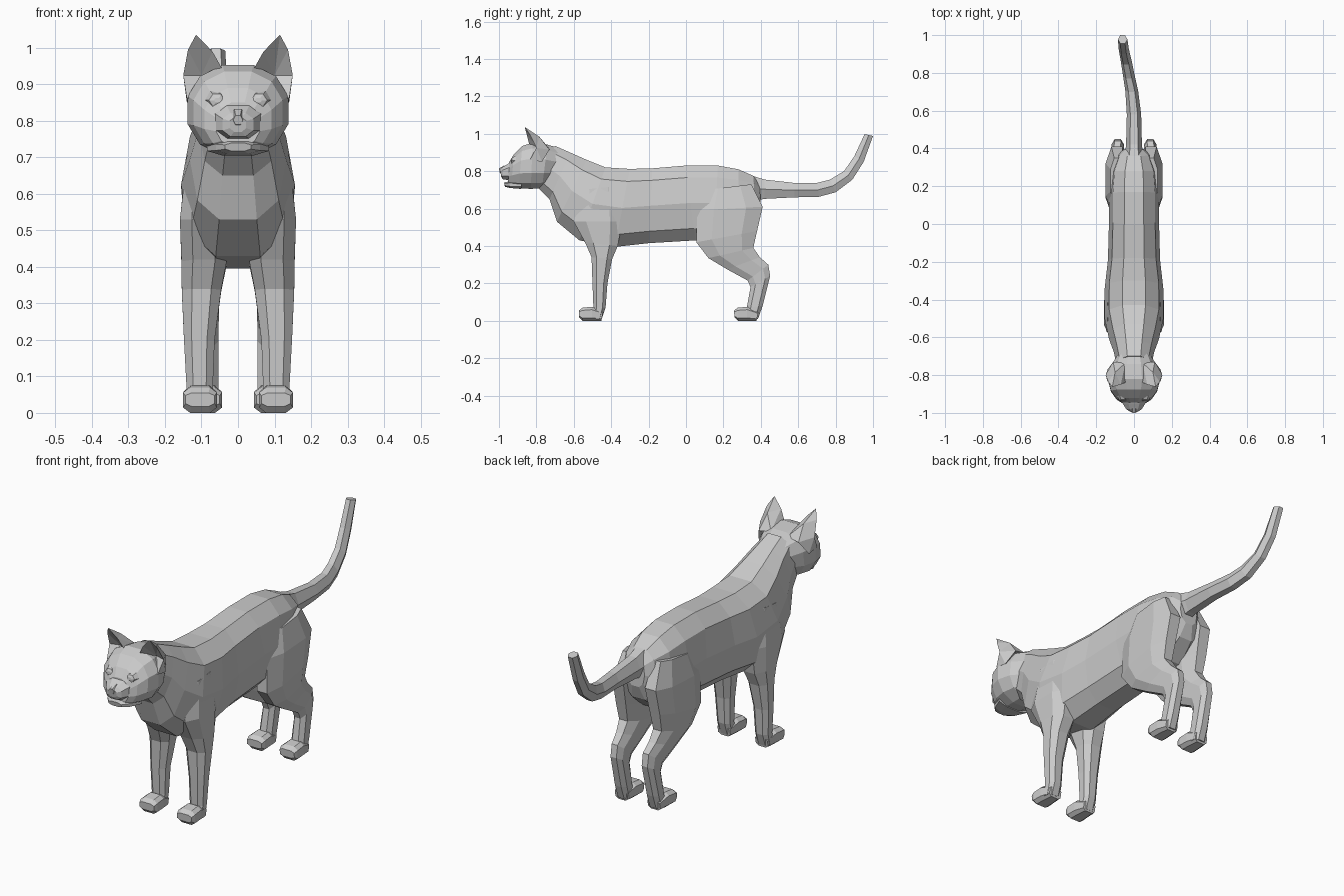
import bpy, bmesh
from math import sin, cos, pi, copysign


def finish(name, bm, mirror=False):
    bmesh.ops.recalc_face_normals(bm, faces=bm.faces)
    me = bpy.data.meshes.new(name)
    bm.to_mesh(me)
    bm.free()
    ob = bpy.data.objects.new(name, me)
    bpy.context.collection.objects.link(ob)
    if mirror:
        mod = ob.modifiers.new("Mirror", 'MIRROR')
        mod.use_mirror_merge = False
    return ob


def loft(name, rings, n=8, power=0.8, mirror=False):
    """Each ring: (y1, z1, y2, z2, centre x, half width), a rounded section between two profile points."""
    bm = bmesh.new()
    angles = [2 * pi * (k + 0.5) / n for k in range(n)]
    shape = lambda v: copysign(abs(v) ** power, v) if abs(v) > 1e-6 else 0.0
    ts = [shape(cos(a)) for a in angles]
    ss = [shape(sin(a)) for a in angles]
    tm, sm = max(ts), max(ss)
    loops = []
    for y1, z1, y2, z2, xc, hw in rings:
        loop = []
        for t, s in zip(ts, ss):
            f = 0.5 + 0.5 * t / tm
            loop.append(bm.verts.new((xc + hw * s / sm, y2 + (y1 - y2) * f, z2 + (z1 - z2) * f)))
        loops.append(loop)
    for a, b in zip(loops, loops[1:]):
        for k in range(n):
            j = (k + 1) % n
            bm.faces.new((a[k], a[j], b[j], b[k]))
    bm.faces.new(loops[0])
    bm.faces.new(loops[-1])
    return finish(name, bm, mirror)


# Torso and neck: back line, belly line, width
loft("body", [
    (-0.70, 0.935, -0.80, 0.72, 0, 0.090),
    (-0.62, 0.90, -0.73, 0.65, 0, 0.108),
    (-0.53, 0.86, -0.69, 0.53, 0, 0.132),
    (-0.43, 0.82, -0.57, 0.43, 0, 0.156),
    (-0.30, 0.812, -0.38, 0.395, 0, 0.155),
    (-0.18, 0.815, -0.20, 0.415, 0, 0.138),
    (0.00, 0.83, 0.05, 0.43, 0, 0.132),
    (0.17, 0.83, 0.15, 0.43, 0, 0.132),
    (0.28, 0.81, 0.28, 0.45, 0, 0.122),
    (0.36, 0.775, 0.375, 0.53, 0, 0.09),
    (0.395, 0.73, 0.40, 0.60, 0, 0.05)], n=10)

# Tail: curves up and slightly sideways
loft("tail", [
    (0.34, 0.78, 0.36, 0.64, 0, 0.050),
    (0.42, 0.755, 0.42, 0.652, 0, 0.042),
    (0.58, 0.737, 0.58, 0.66, 0, 0.038),
    (0.70, 0.737, 0.71, 0.663, -0.012, 0.034),
    (0.77, 0.755, 0.80, 0.687, -0.027, 0.031),
    (0.845, 0.80, 0.89, 0.755, -0.042, 0.029),
    (0.90, 0.88, 0.95, 0.85, -0.054, 0.027),
    (0.955, 0.998, 1.0, 0.988, -0.06, 0.025)], n=6, power=1)

# Front legs with shoulders
loft("front_leg", [
    (-0.56, 0.70, -0.37, 0.72, 0.095, 0.045),
    (-0.60, 0.53, -0.34, 0.53, 0.095, 0.064),
    (-0.54, 0.42, -0.365, 0.40, 0.093, 0.062),
    (-0.505, 0.34, -0.395, 0.33, 0.100, 0.054),
    (-0.50, 0.20, -0.42, 0.20, 0.106, 0.042),
    (-0.495, 0.07, -0.43, 0.07, 0.105, 0.036),
    (-0.50, 0.01, -0.45, 0.01, 0.105, 0.036)], mirror=True)

# Hind legs with thighs and hocks
loft("hind_leg", [
    (0.11, 0.70, 0.35, 0.73, 0.085, 0.040),
    (0.06, 0.59, 0.41, 0.61, 0.090, 0.060),
    (0.055, 0.42, 0.38, 0.48, 0.094, 0.056),
    (0.12, 0.335, 0.36, 0.39, 0.094, 0.047),
    (0.22, 0.275, 0.395, 0.34, 0.090, 0.038),
    (0.33, 0.215, 0.44, 0.30, 0.086, 0.033),
    (0.345, 0.18, 0.45, 0.24, 0.086, 0.032),
    (0.325, 0.07, 0.41, 0.08, 0.088, 0.034),
    (0.32, 0.01, 0.385, 0.01, 0.088, 0.034)], mirror=True)

# Paws, same shape front and back
for name, toe, x in (("front_paw", -0.573, 0.104), ("hind_paw", 0.257, 0.090)):
    loft(name, [
        (toe + 0.13, 0.05, toe + 0.12, 0, x, 0.034),
        (toe + 0.07, 0.075, toe + 0.07, 0, x, 0.044),
        (toe + 0.02, 0.07, toe + 0.02, 0, x, 0.046),
        (toe, 0.055, toe + 0.002, 0.018, x, 0.040)], power=0.6, mirror=True)

# Skull, narrowing to the face
loft("head", [
    (-0.67, 0.92, -0.74, 0.72, 0, 0.088),
    (-0.74, 0.942, -0.77, 0.71, 0, 0.122),
    (-0.82, 0.953, -0.83, 0.705, 0, 0.138),
    (-0.875, 0.935, -0.895, 0.71, 0, 0.122),
    (-0.92, 0.89, -0.935, 0.718, 0, 0.092),
    (-0.945, 0.85, -0.952, 0.73, 0, 0.060)], n=12, power=0.9)

# Muzzle, chin and nose
loft("muzzle", [
    (-0.90, 0.865, -0.90, 0.75, 0, 0.078),
    (-0.95, 0.84, -0.95, 0.752, 0, 0.060),
    (-0.98, 0.822, -0.98, 0.757, 0, 0.042),
    (-0.995, 0.81, -0.988, 0.77, 0, 0.022)])
loft("chin", [
    (-0.88, 0.755, -0.88, 0.705, 0, 0.085),
    (-0.945, 0.745, -0.94, 0.71, 0, 0.060),
    (-0.973, 0.74, -0.968, 0.717, 0, 0.035)])
loft("nose", [
    (-0.97, 0.832, -0.97, 0.785, 0, 0.020),
    (-1.0, 0.815, -0.995, 0.79, 0, 0.013)], n=6, power=1)

# Eyes: shallow almond bulges
loft("eye", [
    (-0.900, 0.885, -0.905, 0.830, 0.062, 0.032),
    (-0.930, 0.873, -0.933, 0.840, 0.058, 0.022),
    (-0.936, 0.863, -0.937, 0.850, 0.056, 0.010)], n=6, power=1, mirror=True)

# Ears: rim around a hollow facing forward, folded back behind
bm = bmesh.new()
v = [bm.verts.new(p) for p in (
    (0.115, -0.862, 1.036),   # tip
    (0.070, -0.850, 0.990),   # inner rim
    (0.036, -0.835, 0.930),   # inner foot
    (0.140, -0.835, 0.860),   # outer foot
    (0.150, -0.800, 0.925),   # outer rim
    (0.137, -0.835, 0.995),   # upper outer rim
    (0.100, -0.785, 0.925),   # hollow
    (0.045, -0.735, 0.925),   # inner back
    (0.110, -0.730, 0.915),   # back
    (0.140, -0.770, 0.850),   # outer back
    (0.100, -0.785, 0.985))]  # back ridge
for f in ((0, 1, 6), (1, 2, 6), (2, 3, 6), (3, 4, 6), (4, 5, 6), (5, 0, 6),
          (0, 10, 1), (1, 10, 7), (1, 7, 2), (7, 10, 8), (8, 10, 4), (4, 10, 5),
          (5, 10, 0), (8, 4, 9), (4, 3, 9), (2, 7, 8), (2, 8, 9), (2, 9, 3)):
    bm.faces.new([v[i] for i in f])
finish("ear", bm, mirror=True)
